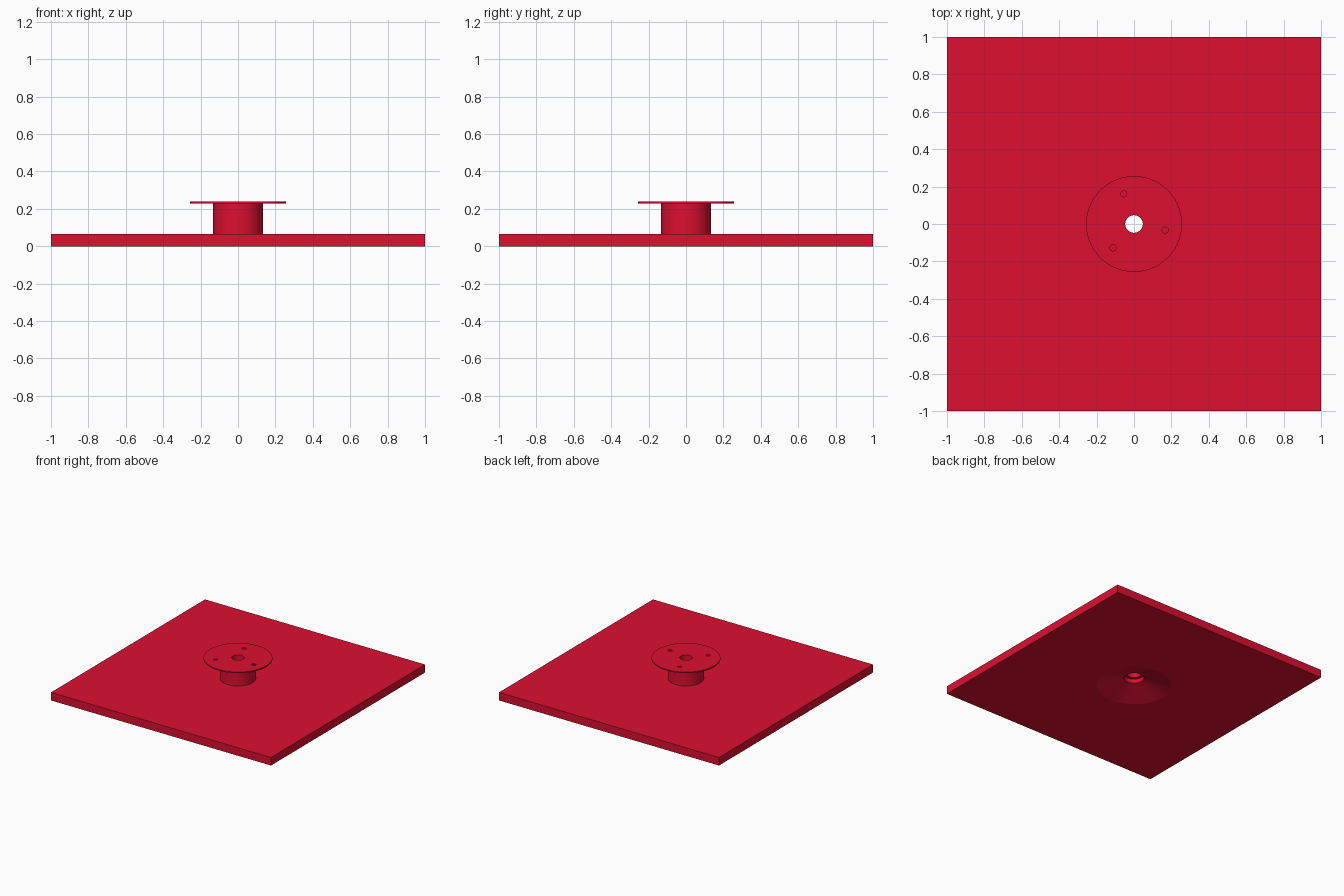
import bpy, bmesh
from math import atan2, radians, sin, cos, pi

if "Cube" in bpy.data.objects:
    bpy.data.objects.remove(bpy.data.objects["Cube"])

SEGMENTS = 72
red = bpy.data.materials.new("red")
red.diffuse_color = (0.72, 0.005, 0.03, 1)
red.use_nodes = True
red.node_tree.nodes["Principled BSDF"].inputs["Base Color"].default_value = red.diffuse_color


def make(name, bm):
    bmesh.ops.recalc_face_normals(bm, faces=bm.faces)
    mesh = bpy.data.meshes.new(name)
    bm.to_mesh(mesh)
    bm.free()
    ob = bpy.data.objects.new(name, mesh)
    bpy.context.collection.objects.link(ob)
    mesh.materials.append(red)
    return ob


def lathe(name, profile):
    """Revolve a closed (radius, z) profile around z."""
    bm = bmesh.new()
    rings = [[bm.verts.new((r * cos(2 * pi * i / SEGMENTS), r * sin(2 * pi * i / SEGMENTS), z))
              for i in range(SEGMENTS)] for r, z in profile]
    for a, b in zip(rings, rings[1:] + rings[:1]):
        for i in range(SEGMENTS):
            j = (i + 1) % SEGMENTS
            bm.faces.new((a[i], a[j], b[j], b[i]))
    return make(name, bm)


def cutter(name, r1, r2, z1, z2, x=0, y=0, segments=SEGMENTS):
    bm = bmesh.new()
    bmesh.ops.create_cone(bm, cap_ends=True, segments=segments,
                          radius1=r1, radius2=r2, depth=z2 - z1)
    bmesh.ops.translate(bm, verts=bm.verts, vec=(x, y, (z1 + z2) / 2))
    return make(name, bm)


def cut(ob, tool):
    mod = ob.modifiers.new("cut", 'BOOLEAN')
    mod.operation = 'DIFFERENCE'
    mod.solver = 'EXACT'
    mod.object = tool
    bpy.context.view_layer.objects.active = ob
    bpy.ops.object.modifier_apply(modifier=mod.name)
    bpy.data.objects.remove(tool, do_unlink=True)


def smooth(ob):
    bpy.ops.object.select_all(action='DESELECT')
    ob.select_set(True)
    bpy.context.view_layer.objects.active = ob
    bpy.ops.object.shade_smooth_by_angle(angle=radians(10))


# Square plate with a conical recess opening downwards
TOP = 0.066
bm = bmesh.new()
bmesh.ops.create_cube(bm, size=1)
bmesh.ops.scale(bm, verts=bm.verts, vec=(2, 2, TOP))
bmesh.ops.translate(bm, verts=bm.verts, vec=(0, 0, TOP / 2))
plate = make("base_plate", bm)
slope = (0.28 - 0.075) / TOP
cut(plate, cutter("recess_cutter", 0.28 + slope * 0.01, 0.075 - slope * 0.01, -0.01, TOP + 0.01))

# Hub with a stepped bore
hub = lathe("hub", [(0.133, TOP), (0.133, 0.229), (0.051, 0.229),
                    (0.051, 0.10), (0.075, 0.10), (0.075, TOP)])

# Thin flange with three screw holes
flange = lathe("flange", [(0.256, 0.229), (0.256, 0.238), (0.047, 0.238), (0.047, 0.229)])
start = atan2(0.162, -0.055)
for k in range(3):
    a = start + k * 2 * pi / 3
    cut(flange, cutter("screw_hole_cutter", 0.016, 0.016, 0.2, 0.26,
                       0.17 * cos(a), 0.17 * sin(a), 32))

for ob in (plate, hub, flange):
    smooth(ob)
